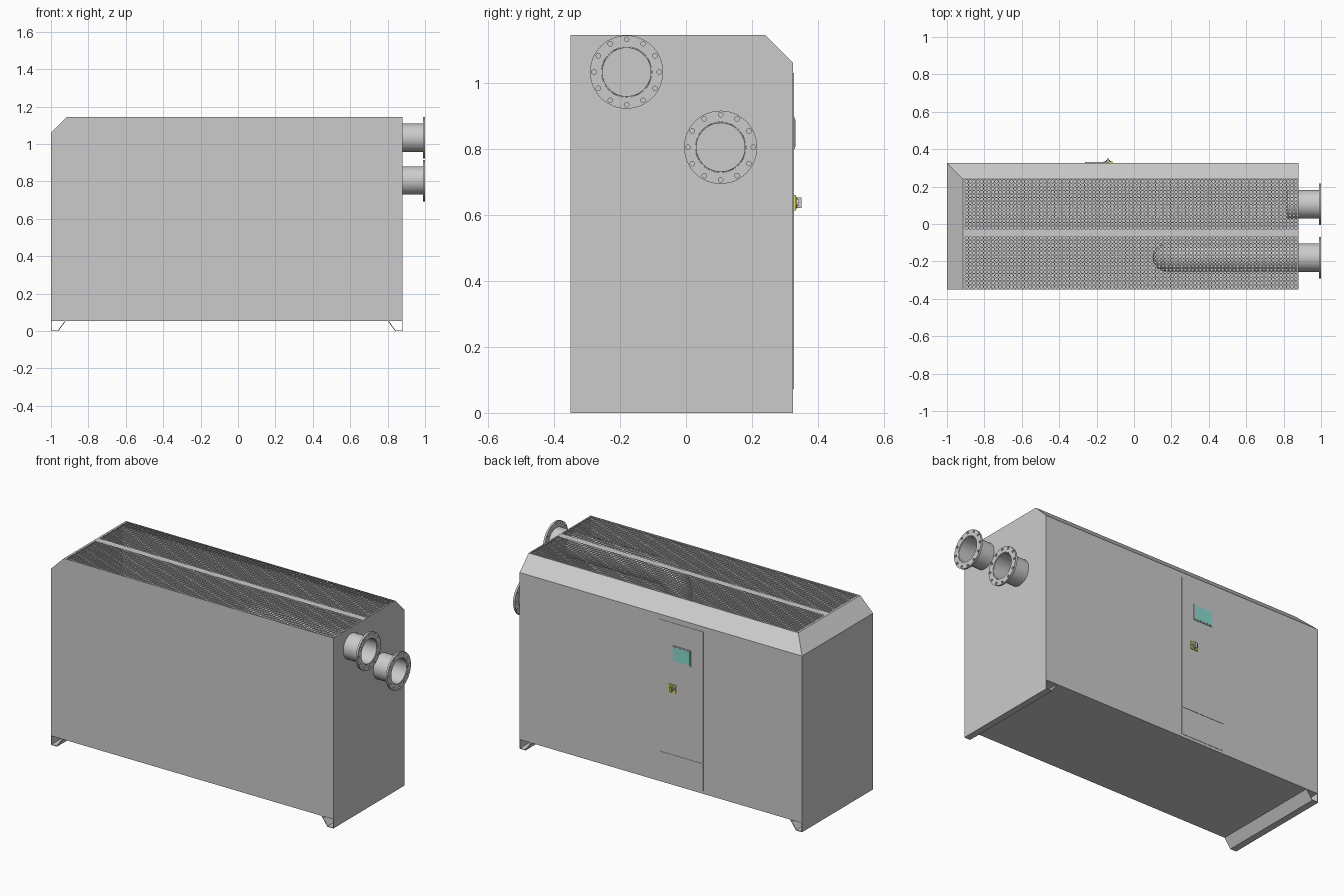
import bpy, bmesh
from math import cos, sin, pi
from mathutils import Vector

if "Cube" in bpy.data.objects:
    bpy.data.objects.remove(bpy.data.objects["Cube"])

X0, X1, Y0, Y1 = -1.0, 0.88, -0.35, 0.325   # cabinet footprint
ZB, ZC, ZT, CH = 0.055, 1.06, 1.145, 0.085  # base, chamfer start, top, chamfer size


def material(name, rgb):
    m = bpy.data.materials.new(name)
    m.diffuse_color = (*rgb, 1)
    m.use_nodes = True
    m.node_tree.nodes["Principled BSDF"].inputs["Base Color"].default_value = m.diffuse_color
    return m


TEAL = material("teal_screen", (0.25, 0.72, 0.63))
YELLOW = material("yellow", (0.8, 0.75, 0.05))
LIGHT = material("light_grey", (0.88, 0.88, 0.88))


def finish(bm, name, mat=None, solid=0):
    bmesh.ops.recalc_face_normals(bm, faces=bm.faces)
    me = bpy.data.meshes.new(name)
    bm.to_mesh(me)
    bm.free()
    ob = bpy.data.objects.new(name, me)
    bpy.context.collection.objects.link(ob)
    if mat:
        me.materials.append(mat)
    if solid:
        mod = ob.modifiers.new("sheet", 'SOLIDIFY')
        mod.thickness, mod.offset = solid, -1
    return ob


def smooth(ob):
    bpy.ops.object.select_all(action='DESELECT')
    ob.select_set(True)
    bpy.context.view_layer.objects.active = ob
    bpy.ops.object.shade_smooth_by_angle(angle=0.6)


def box(name, x, y, z, mat=None):
    bm = bmesh.new()
    bmesh.ops.create_cube(bm, size=1)
    for v in bm.verts:
        v.co = [(r[0] + r[1]) / 2 + c * (r[1] - r[0]) for r, c in zip((x, y, z), v.co)]
    return finish(bm, name, mat)


def lathe(name, profile, centre, axis, closed=False, n=48, mat=None):
    """Revolve (distance along axis, radius) points about the x or y axis."""
    bm = bmesh.new()
    rings = []
    for d, r in profile:
        ring = []
        for k in range(n):
            a, b = r * cos(2 * pi * k / n), r * sin(2 * pi * k / n)
            ring.append(bm.verts.new(Vector(centre) + Vector((d, a, b) if axis == 'X' else (a, d, b))))
        rings.append(ring)
    for i in range(len(rings) - (not closed)):
        p, q = rings[i], rings[(i + 1) % len(rings)]
        for k in range(n):
            bm.faces.new((p[k], p[(k + 1) % n], q[(k + 1) % n], q[k]))
    if not closed:
        bm.faces.new(rings[0])
        bm.faces.new(rings[-1])
    ob = finish(bm, name, mat)
    smooth(ob)
    return ob


def to_mesh(cu, name):
    tmp = bpy.data.objects.new(name, cu)
    bpy.context.collection.objects.link(tmp)
    me = bpy.data.meshes.new_from_object(tmp.evaluated_get(bpy.context.evaluated_depsgraph_get()))
    bpy.data.objects.remove(tmp)
    ob = bpy.data.objects.new(name, me)
    bpy.context.collection.objects.link(ob)
    return ob


def poly_spline(cu, pts, cyclic):
    s = cu.splines.new('POLY')
    s.points.add(len(pts) - 1)
    for p, co in zip(s.points, pts):
        p.co = (*co, 1)
    s.use_cyclic_u = cyclic


# Cabinet shell: chamfered along the left and back top edges, open on top
bm = bmesh.new()
V = lambda *c: bm.verts.new(c)
b = [V(X0, Y0, ZB), V(X1, Y0, ZB), V(X1, Y1, ZB), V(X0, Y1, ZB)]
fl, bl, br = V(X0, Y0, ZC), V(X0, Y1, ZC), V(X1, Y1, ZC)
t = [V(X0 + CH, Y0, ZT), V(X1, Y0, ZT), V(X1, Y1 - CH, ZT), V(X0 + CH, Y1 - CH, ZT)]
for f in (b, (b[0], b[1], t[1], t[0], fl), (b[1], b[2], br, t[2], t[1]),
          (b[2], b[3], bl, br), (b[3], b[0], fl, bl),
          (fl, t[0], t[3], bl), (bl, t[3], t[2], br)):
    bm.faces.new(f)
finish(bm, "cabinet_shell", solid=0.004)

# Top frame strips and centre bar
GX0, GX1 = -0.905, 0.875
PANELS = ((-0.345, -0.065), (-0.03, 0.237))
TZ = (ZT - 0.004, ZT)
box("top_left_strip", (X0 + CH, GX0), (Y0, Y1 - CH), TZ)
box("top_right_strip", (GX1, X1), (Y0, Y1 - CH), TZ)
box("top_front_strip", (GX0, GX1), (Y0, PANELS[0][0]), TZ)
box("top_centre_bar", (GX0, GX1), (PANELS[0][1], PANELS[1][0]), TZ)
box("top_back_strip", (GX0, GX1), (PANELS[1][1], Y1 - CH), TZ)


# Perforated top grilles: a grid of cells, each with an eight-sided hole
def grille(name, y0, y1, nx=89, ny=14):
    bm = bmesh.new()
    dx, dy = (GX1 - GX0) / nx, (y1 - y0) / ny
    edge = [(1, 0), (1, 1), (0, 1), (-1, 1), (-1, 0), (-1, -1), (0, -1), (1, -1)]
    for i in range(nx):
        for j in range(ny):
            cx, cy = GX0 + (i + .5) * dx, y0 + (j + .5) * dy
            o = [bm.verts.new((cx + u * dx / 2, cy + v * dy / 2, ZT)) for u, v in edge]
            h = [bm.verts.new((cx + .0082 * cos(k * pi / 4), cy + .0082 * sin(k * pi / 4), ZT))
                 for k in range(8)]
            for k in range(8):
                m = (k + 1) % 8
                bm.faces.new((o[k], o[m], h[m], h[k]))
    bmesh.ops.remove_doubles(bm, verts=bm.verts, dist=1e-4)
    ob = finish(bm, name, solid=0.003)
    if ob.data.polygons[0].normal.z < 0:
        ob.data.flip_normals()


grille("front_grille", *PANELS[0])
grille("back_grille", *PANELS[1])

# Bent-sheet foot rails across both ends
T = 0.004
outline = [(0, ZB), (0, 0), (0.04, 0), (0.08, ZB), (0.08 - T * 1.3, ZB),
           (0.04 - T * .6, T), (T, T), (T, ZB)]
for name, x, s in (("left_foot", X0, 1), ("right_foot", X1, -1)):
    bm = bmesh.new()
    f = bm.faces.new([bm.verts.new((x + s * u, Y0, z)) for u, z in outline])
    r = bmesh.ops.extrude_face_region(bm, geom=[f])
    bmesh.ops.translate(bm, vec=(0, Y1 - Y0, 0),
                        verts=[v for v in r['geom'] if isinstance(v, bmesh.types.BMVert)])
    finish(bm, name)


# Pipe stubs with drilled flanges
def circle(r, n, cx=0, cy=0):
    return [(cx + r * cos(2 * pi * k / n), cy + r * sin(2 * pi * k / n), 0) for k in range(n)]


for name, y, z in (("upper", -0.18, 1.033), ("lower", 0.105, 0.805)):
    lathe(name + "_pipe", [(X1 - .002, .076), (.998, .076), (.998, .073), (X1 - .002, .073)],
          (0, y, z), 'X', closed=True)
    cu = bpy.data.curves.new(name + "_flange", 'CURVE')
    cu.dimensions, cu.fill_mode, cu.extrude = '2D', 'BOTH', 0.006
    poly_spline(cu, circle(.111, 48), True)
    poly_spline(cu, circle(.0765, 48), True)
    for k in range(12):
        poly_spline(cu, circle(.007, 12, .099 * cos(k * pi / 6), .099 * sin(k * pi / 6)), True)
    ob = to_mesh(cu, name + "_flange")
    ob.rotation_euler = (0, pi / 2, 0)
    ob.location = (.994, y, z)
    smooth(ob)

# Internal pipes seen through the grille: long elbow and short stub
cu = bpy.data.curves.new("inner_elbow_pipe", 'CURVE')
cu.dimensions, cu.bevel_depth, cu.bevel_resolution, cu.use_fill_caps = '3D', 0.075, 8, True
R = 0.1
arc = [(.275 - R * sin(a), -.18, 1.033 - R + R * cos(a)) for a in [k * pi / 16 for k in range(9)]]
poly_spline(cu, [(X1 - .005, -.18, 1.033)] + arc + [(.175, -.18, .8)], False)
smooth(to_mesh(cu, "inner_elbow_pipe"))
lathe("inner_stub_pipe", [(.82, .075), (X1 - .005, .075)], (0, .105, .805), 'X')

# Control door, kick plate, screen on the back face
box("control_door", (-.343, -.057), (Y1 - .002, Y1 + .002), (.238, 1.03))
box("kick_plate", (-.343, -.057), (Y1 - .002, Y1 + .002), (.072, .236), LIGHT)
box("screen_frame", (-.263, -.137), (Y1, Y1 + .006), (.80, .895))
box("screen", (-.257, -.143), (Y1, Y1 + .007), (.806, .889), TEAL)

# Main switch: yellow plate, stepped dial and grip
box("switch_plate", (-.163, -.115), (Y1, Y1 + .008), (.614, .660), YELLOW)
lathe("switch_dial", [(0, .017), (.012, .017), (.012, .011), (.016, .011)],
      (-.139, Y1, .637), 'Y', n=24)
box("switch_grip", (-.145, -.133), (Y1 + .012, .35), (.621, .653))
